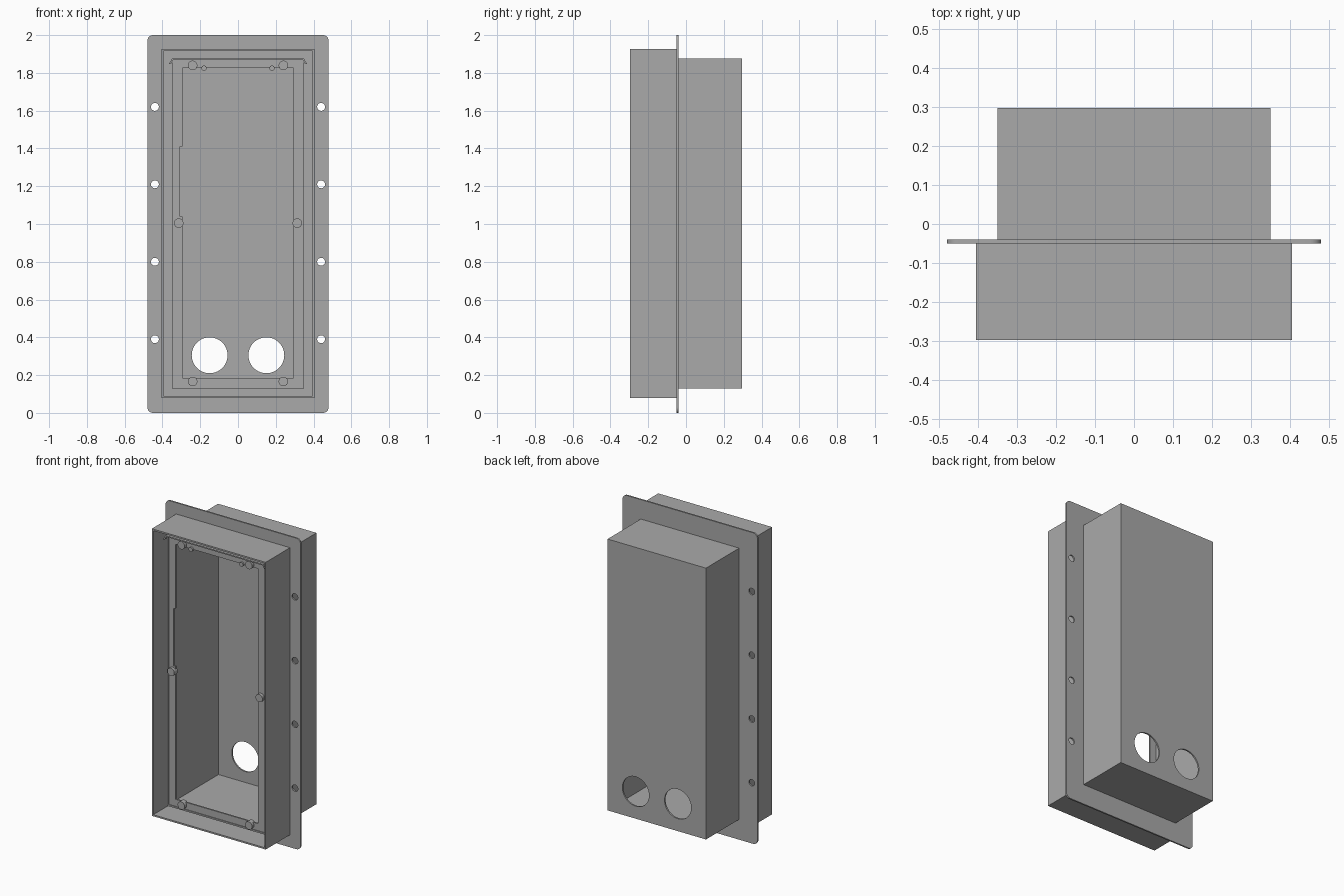
import bpy
import bmesh
from math import cos, sin, pi, radians

if "Cube" in bpy.data.objects:
    bpy.data.objects.remove(bpy.data.objects["Cube"], do_unlink=True)

grey = bpy.data.materials.new("plain_grey")
grey.use_nodes = True
colour = (0.4, 0.4, 0.4, 1)
grey.diffuse_color = colour
grey.node_tree.nodes["Principled BSDF"].inputs["Base Color"].default_value = colour


def rect(half, low, high):
    return [(-half, low), (half, low), (half, high), (-half, high)]


def circle(x, z, r, n=32):
    return [(x + r * cos(2 * pi * i / n), z + r * sin(2 * pi * i / n)) for i in range(n)]


def rounded(half, low, high, r, n=6):
    corners = [(half - r, high - r), (r - half, high - r), (r - half, low + r), (half - r, low + r)]
    return [(x + r * cos(pi / 2 * (q + i / n)), z + r * sin(pi / 2 * (q + i / n)))
            for q, (x, z) in enumerate(corners) for i in range(n + 1)]


def plate(name, front, back, outlines):
    """Extrude x-z outlines from front to back; inner outlines become holes."""
    curve = bpy.data.curves.new(name, "CURVE")
    curve.dimensions = "2D"
    curve.fill_mode = "BOTH"
    curve.extrude = (back - front) / 2
    for pts in outlines:
        spline = curve.splines.new("POLY")
        spline.points.add(len(pts) - 1)
        for p, (x, z) in zip(spline.points, pts):
            p.co = (x, z, 0, 1)
        spline.use_cyclic_u = True
    obj = bpy.data.objects.new(name, curve)
    bpy.context.collection.objects.link(obj)
    obj.location.y = (front + back) / 2
    obj.rotation_euler.x = radians(90)
    bpy.ops.object.select_all(action="DESELECT")
    obj.select_set(True)
    bpy.context.view_layer.objects.active = obj
    bpy.ops.object.convert(target="MESH")
    obj = bpy.context.view_layer.objects.active
    bm = bmesh.new()
    bm.from_mesh(obj.data)
    bmesh.ops.remove_doubles(bm, verts=bm.verts, dist=0.0001)
    bmesh.ops.recalc_face_normals(bm, faces=bm.faces)
    bm.to_mesh(obj.data)
    bm.free()
    obj.data.materials.clear()
    obj.data.materials.append(grey)
    bpy.ops.object.shade_smooth_by_angle(angle=radians(30))
    return obj


# Mounting flange with a column of screw holes on each side
screws = [circle(s * 0.44, 0.39 + 0.41 * i, 0.021, 20) for s in (-1, 1) for i in range(4)]
plate("mounting_flange", -0.05, -0.04,
      [rounded(0.48, 0, 2, 0.03), rect(0.345, 0.135, 1.87)] + screws)

# Front collar and the box walls inside it
plate("front_collar", -0.297, -0.05, [rect(0.405, 0.08, 1.927), rect(0.395, 0.09, 1.917)])
plate("box_walls", -0.22, 0.287, [rect(0.35, 0.13, 1.875), rect(0.34, 0.14, 1.865)])

# Back wall with two cable holes
plate("back_wall", 0.287, 0.297,
      [rect(0.35, 0.13, 1.875)] + [circle(s * 0.15, 0.305, 0.095, 48) for s in (-1, 1)])

# Lip around the opening, notched on one side
opening = [(-0.295, 0.185), (0.293, 0.185), (0.293, 1.825), (-0.295, 1.825),
           (-0.295, 1.41), (-0.307, 1.41), (-0.307, 1.04), (-0.295, 1.04)]
plate("opening_lip", -0.215, -0.205, [rect(0.34, 0.14, 1.865), opening])

# Drip trim over the box
plate("drip_trim", -0.24, -0.2,
      [[(-0.365, 1.848), (-0.348, 1.877), (0.348, 1.877), (0.365, 1.848),
        (0.355, 1.848), (0.343, 1.869), (-0.343, 1.869), (-0.355, 1.848)]])

# Fixing bosses and small pins on the lip
for s, side in ((1, "left"), (-1, "right")):
    for x, z, level in ((0.24, 1.84, "top"), (0.314, 1.005, "middle"), (0.24, 0.166, "bottom")):
        plate(f"{level}_boss_{side}", -0.235, -0.2, [circle(s * x, z, 0.025, 24)])
    plate(f"pin_{side}", -0.225, -0.2, [circle(s * 0.18, 1.825, 0.014, 16)])
